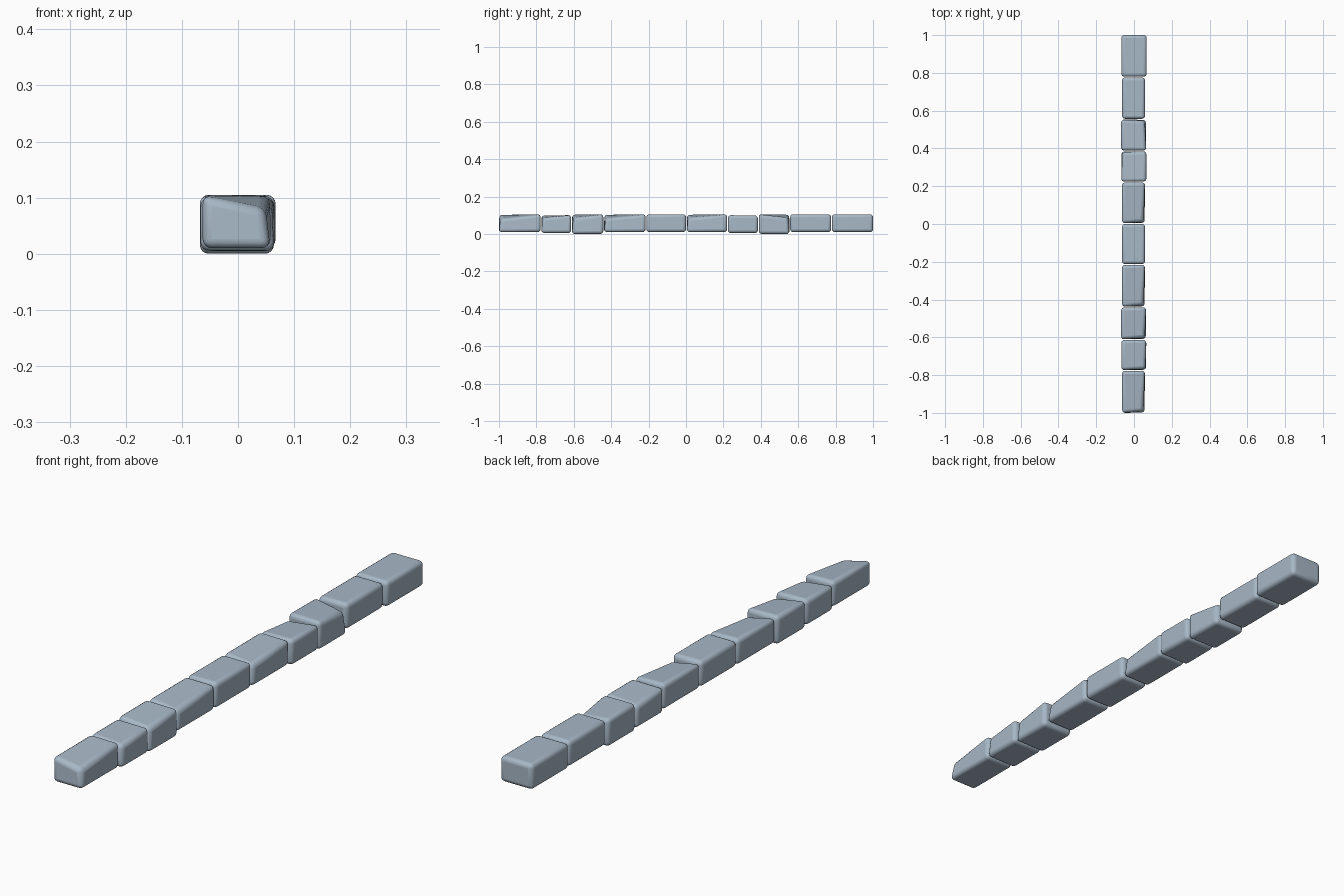
import bpy
import bmesh

cube = bpy.data.objects.get("Cube")
if cube:
    bpy.data.objects.remove(cube, do_unlink=True)

stone = bpy.data.materials.new("blue_grey_stone")
stone.use_nodes = True
colour = (0.39, 0.48, 0.57, 1)
stone.diffuse_color = colour
bsdf = next(n for n in stone.node_tree.nodes if n.type == "BSDF_PRINCIPLED")
bsdf.inputs["Base Color"].default_value = colour
bsdf.inputs["Roughness"].default_value = 0.8


def make_block(name, y_range, x_range, z_range, worn, amount):
    """Rounded stone block; worn is the (x, y) sign of its sunken top corner."""
    bm = bmesh.new()
    bmesh.ops.create_cube(bm, size=2)
    for v in bm.verts:
        sx, sy, sz = v.co
        v.co.x = x_range[sx > 0]
        v.co.y = y_range[sy > 0]
        v.co.z = z_range[sz > 0]
        if sz > 0 and worn == (round(sx), round(sy)):
            v.co.z -= amount
            v.co.x -= sx * amount * 0.4
            v.co.y -= sy * amount * 0.4
    mesh = bpy.data.meshes.new(name)
    bm.to_mesh(mesh)
    bm.free()
    mesh.materials.append(stone)
    obj = bpy.data.objects.new(name, mesh)
    bpy.context.collection.objects.link(obj)
    bevel = obj.modifiers.new("rounded_edges", "BEVEL")
    bevel.width = 0.016
    bevel.segments = 4
    bevel.limit_method = "NONE"
    bpy.ops.object.select_all(action="DESELECT")
    obj.select_set(True)
    bpy.context.view_layer.objects.active = obj
    bpy.ops.object.shade_smooth_by_angle(angle=0.9)


# Block shapes: x range and z range
narrow = ((-0.063, 0.058), (0.01, 0.105))
wide = ((-0.067, 0.065), (0.005, 0.1))
tall = ((-0.068, 0.064), (0.0, 0.105))
end = ((-0.067, 0.067), (0.01, 0.105))

# Seams along the row, then the shape and worn corner of each block
seams = [-1, -0.775, -0.612, -0.44, -0.214, 0.002, 0.222, 0.387, 0.555, 0.778, 1]
blocks = [
    (narrow, (1, -1), 0.025), (wide, (1, -1), 0.014),
    (tall, (1, -1), 0.02), (narrow, (1, -1), 0.022),
    (narrow, None, 0), (narrow, (1, -1), 0.02),
    (wide, (-1, 1), 0.014), (tall, (1, 1), 0.02),
    (narrow, None, 0), (end, None, 0),
]
gap = 0.002
for i, ((xs, zs), worn, amount) in enumerate(blocks):
    front = seams[i] + (gap if i else 0)
    back = seams[i + 1] - (gap if i < len(blocks) - 1 else 0)
    make_block(f"stone_block_{i + 1}", (front, back), xs, zs, worn, amount)
